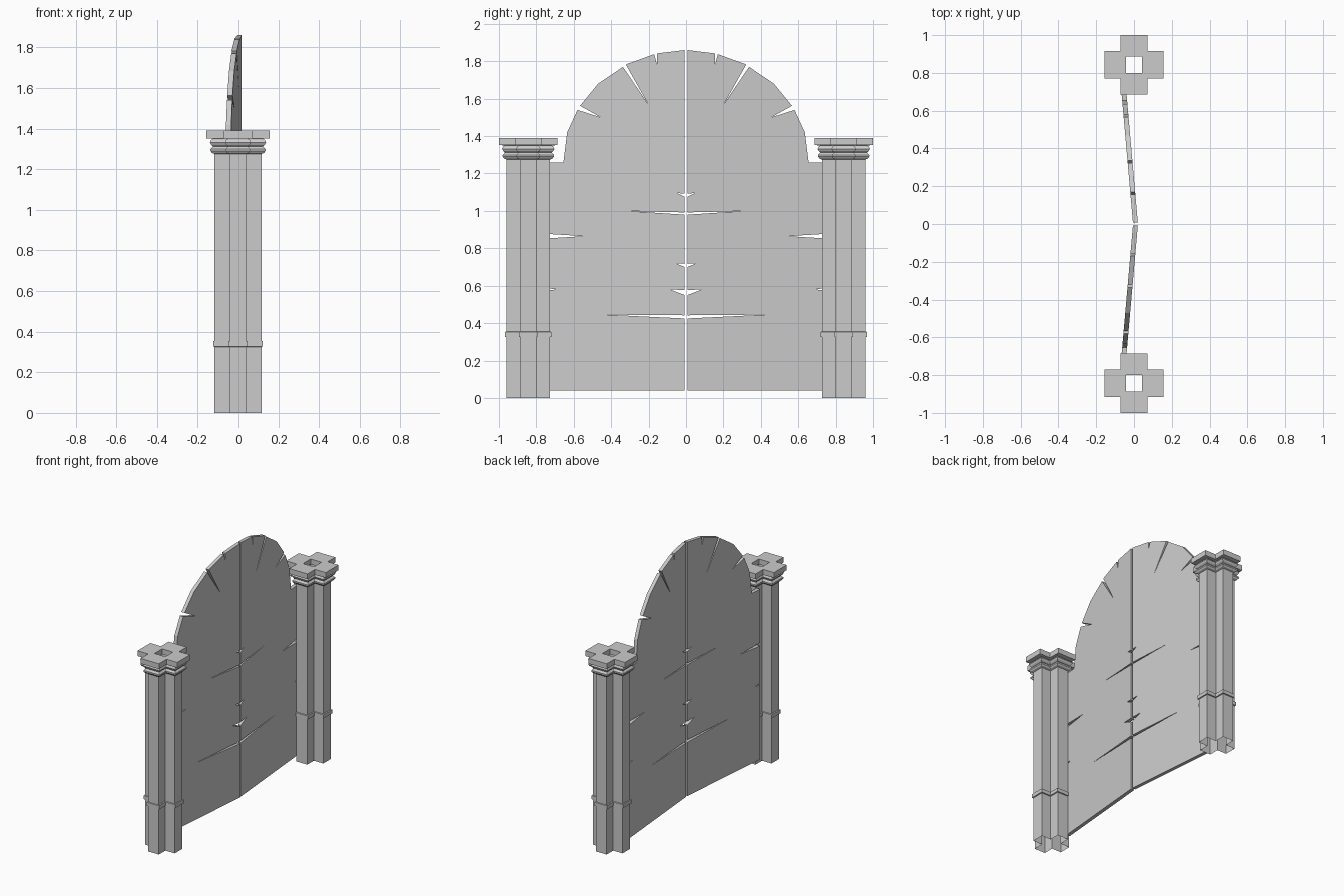
import bpy
import bmesh

cube = bpy.data.objects.get("Cube")
if cube:
    bpy.data.objects.remove(cube, do_unlink=True)

stone = bpy.data.materials.new("light grey")
stone.use_nodes = True
GREY = (0.6, 0.6, 0.6, 1)
stone.diffuse_color = GREY
stone.node_tree.nodes["Principled BSDF"].inputs["Base Color"].default_value = GREY


def finish(bm, name):
    bmesh.ops.remove_doubles(bm, verts=bm.verts, dist=0.0002)
    bmesh.ops.recalc_face_normals(bm, faces=bm.faces)
    mesh = bpy.data.meshes.new(name)
    bm.to_mesh(mesh)
    bm.free()
    mesh.materials.append(stone)
    obj = bpy.data.objects.new(name, mesh)
    bpy.context.collection.objects.link(obj)
    return obj


def cross_ring(bm, reach, arm, z, y0):
    """Cross-shaped outline: reach is the arm length, arm its half width."""
    points = []
    x, y = 1, 0
    for _ in range(4):
        for out, side in ((reach, -arm), (reach, arm), (arm, arm)):
            points.append((out * x - side * y, out * y + side * x))
        x, y = -y, x
    return [bm.verts.new((px, y0 + py, z)) for px, py in points]


def loft(bm, rings):
    for low, high in zip(rings, rings[1:]):
        for i in range(len(low)):
            j = (i + 1) % len(low)
            bm.faces.new((low[i], low[j], high[j], high[i]))


# Column levels: (widening beyond the shaft, height)
REACH, ARM, HOLE = 0.117, 0.043, 0.043
SHAFT = [(0, 0), (0, 0.325), (0.007, 0.327), (0.007, 0.353), (0, 0.355),
         (0, 1.275), (0.013, 1.28), (0.02, 1.29), (0.02, 1.3),
         (0.008, 1.312), (0.017, 1.32), (0.023, 1.332), (0.017, 1.344),
         (0.008, 1.35)]


def column(name, y0):
    bm = bmesh.new()
    levels = [(REACH + w, ARM + w, z) for w, z in SHAFT]
    # Square-edged capital with a square hole down the middle
    levels += [(0.157, 0.072, 1.352), (0.157, 0.072, 1.39),
               (HOLE, HOLE, 1.39), (HOLE, HOLE, 1.352)]
    loft(bm, [cross_ring(bm, r, a, z, y0) for r, a, z in levels])
    return finish(bm, name)


# Outline of one leaf as (distance from centre, height), cracks included
ARCH = [(0.007, 1.86), (0.155, 1.842), (0.155, 1.78), (0.17, 1.838),
        (0.322, 1.783), (0.205, 1.575), (0.337, 1.77), (0.47, 1.68),
        (0.566, 1.562), (0.455, 1.5), (0.58, 1.54), (0.635, 1.42),
        (0.655, 1.26), (0.74, 1.26)]
SIDE = [(0.74, 0.877), (0.545, 0.865), (0.74, 0.853),
        (0.74, 0.587), (0.69, 0.58), (0.74, 0.575), (0.74, 0.04), (0.007, 0.04)]
# Cracks at the meeting edge: (length, tip height, lower and upper mouth)
CRACKS = [(0.445, 0.446, 0.425, 0.442), (0.085, 0.58, 0.55, 0.577),
          (0.055, 0.72, 0.7, 0.717), (0.32, 1.0, 0.98, 0.992),
          (0.05, 1.096, 1.075, 1.092)]
THICK = 0.026


def leaf(name, side):
    outline = ARCH + SIDE
    for length, tip, low, high in CRACKS:
        outline = outline + [(0.007, low), (length, tip), (0.007, high)]
    bm = bmesh.new()
    # Leaves swing back slightly from the centre toward each column
    verts = [bm.verts.new((0.008 - 0.088 * y - THICK / 2, side * y, z))
             for y, z in outline]
    face = bm.faces.new(verts)
    extruded = bmesh.ops.extrude_face_region(bm, geom=[face], use_keep_orig=True)
    moved = [g for g in extruded["geom"] if isinstance(g, bmesh.types.BMVert)]
    bmesh.ops.translate(bm, verts=moved, vec=(THICK, 0, 0))
    big = [f for f in bm.faces if len(f.verts) > 4]
    bmesh.ops.triangulate(bm, faces=big, ngon_method='EAR_CLIP')
    return finish(bm, name)


for label, side in (("left", 1), ("right", -1)):
    column(label + "_column", side * 0.843)
    leaf(label + "_gate_leaf", side)
